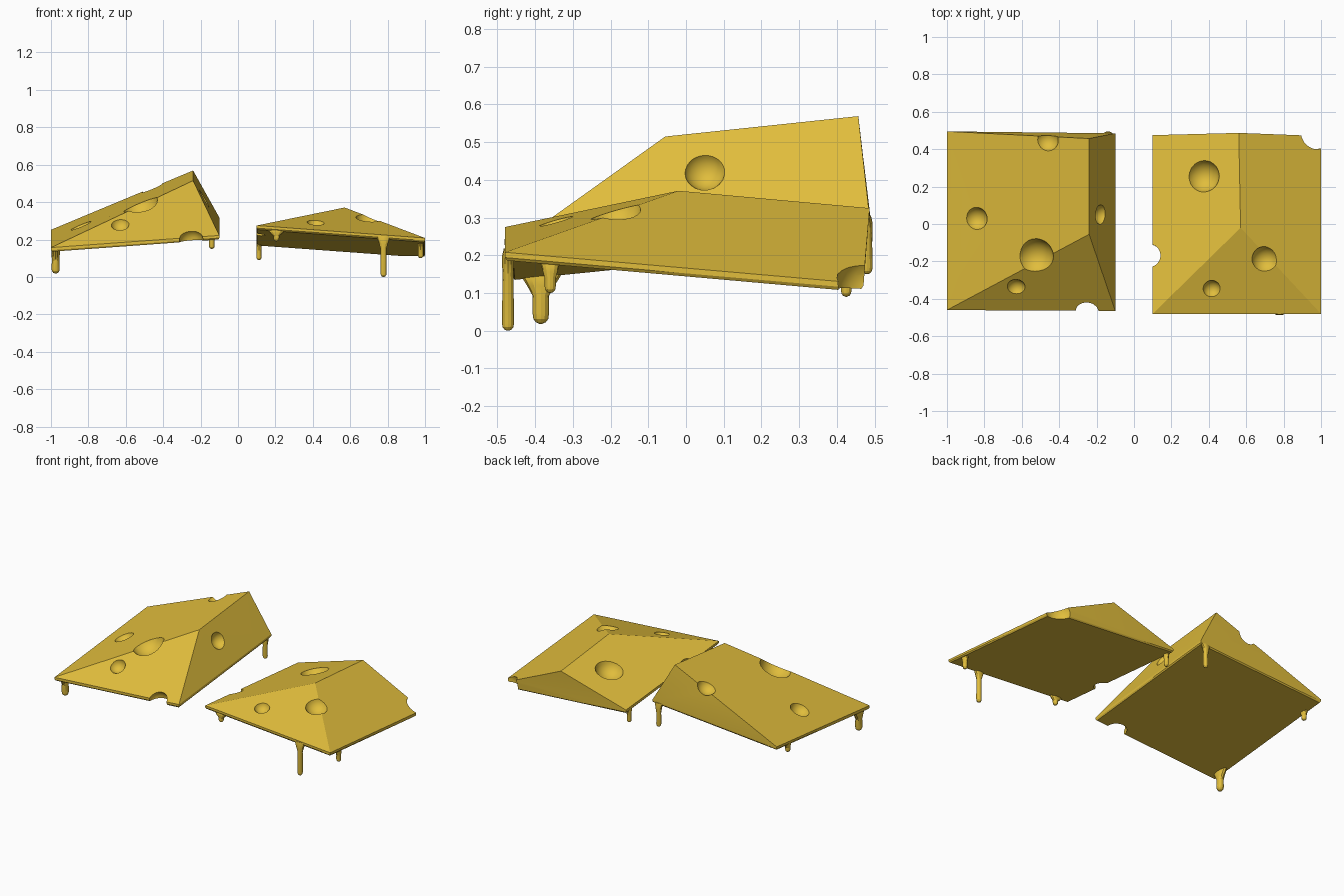
import bpy, bmesh, math
from mathutils import Vector
from mathutils.bvhtree import BVHTree

if "Cube" in bpy.data.objects:
    bpy.data.objects.remove(bpy.data.objects["Cube"])

mat = bpy.data.materials.new("cheese yellow")
mat.diffuse_color = (0.75, 0.51, 0.045, 1)
mat.use_nodes = True
mat.node_tree.nodes["Principled BSDF"].inputs["Base Color"].default_value = mat.diffuse_color


def add_object(name, bm):
    bmesh.ops.recalc_face_normals(bm, faces=bm.faces[:])
    me = bpy.data.meshes.new(name)
    bm.to_mesh(me)
    bm.free()
    me.materials.append(mat)
    ob = bpy.data.objects.new(name, me)
    bpy.context.collection.objects.link(ob)
    return ob


def wedge(name, corners, ridge, dimples, notches):
    """Tilted slab with a thin rim, sloping up to a ridge, pitted by balls."""
    bm = bmesh.new()
    c = sum((Vector(p) for p in corners), Vector()) / 4
    for p in corners:
        p = Vector(p)
        inward = (c - p) * Vector((1, 1, 0))
        inward.normalize()
        bm.verts.new(p)
        bm.verts.new(p - Vector((0, 0, 0.014)))
        bm.verts.new(p + inward * 0.008 - Vector((0, 0, 0.022)))
    for p in ridge:
        bm.verts.new(p)
    bmesh.ops.convex_hull(bm, input=bm.verts[:])
    bmesh.ops.dissolve_limit(bm, angle_limit=0.02, verts=bm.verts[:], edges=bm.edges[:])
    bmesh.ops.recalc_face_normals(bm, faces=bm.faces[:])
    tree = BVHTree.FromBMesh(bm)
    ob = add_object(name, bm)
    # ball cutters: shallow dimples on the surface, deep notches on the rim
    balls = []
    for x, y, r in dimples:
        loc, nor, _, _ = tree.ray_cast(Vector((x, y, 2)), Vector((0, 0, -1)))
        balls.append((loc + nor * r * 0.35, r * 1.06))
    balls += [(Vector(n[:3]), n[3]) for n in notches]
    for i, (loc, r) in enumerate(balls):
        cb = bmesh.new()
        bmesh.ops.create_icosphere(cb, subdivisions=3, radius=r)
        bmesh.ops.translate(cb, verts=cb.verts[:], vec=loc)
        cut = add_object(name + "_hole_cutter_%d" % i, cb)
        cut.hide_render = True
        m = ob.modifiers.new("hole", 'BOOLEAN')
        m.operation, m.solver, m.object = 'DIFFERENCE', 'EXACT', cut
        bpy.context.view_layer.objects.active = ob
        bpy.ops.object.modifier_apply(modifier=m.name)
        bpy.data.objects.remove(cut, do_unlink=True)
    smooth(ob)


def smooth(ob):
    bpy.ops.object.select_all(action='DESELECT')
    ob.select_set(True)
    bpy.context.view_layer.objects.active = ob
    bpy.ops.object.shade_smooth_by_angle(angle=math.radians(20))


def drip(name, x, y, top, bottom, w, flare, along_x):
    """Melted drip: wide web at the rim, thin neck, rounded tip."""
    h = top - bottom
    tip = min(w, h * 0.3)
    prof = [(top, flare, w * 0.7), (top - min(.02, h * .2), flare * .8, w),
            (top - min(.04, h * .38), (flare + w) / 2.3, w),
            (top - min(.065, h * .55), w, w * .9),
            (bottom + tip * 1.3, w, w), (bottom + tip * .6, w * .9, w * .9),
            (bottom + tip * .2, w * .6, w * .6), (bottom, w * .15, w * .15)]
    n = 12
    bm = bmesh.new()
    rings = []
    for z, a, b in prof:
        if not along_x:
            a, b = b, a
        rings.append([bm.verts.new((x + a * math.cos(2 * math.pi * k / n),
                                    y + b * math.sin(2 * math.pi * k / n), z))
                      for k in range(n)])
    for r0, r1 in zip(rings, rings[1:]):
        for k in range(n):
            bm.faces.new((r0[k], r0[(k + 1) % n], r1[(k + 1) % n], r1[k]))
    bm.faces.new(rings[0])
    bm.faces.new(rings[-1])
    smooth(add_object(name, bm))


# left, taller cheese wedge
wedge("left_cheese_wedge",
      [(-1, -.46, .157), (-.1, -.465, .222), (-.1, .485, .318), (-1, .495, .252)],
      [(-.24, -.055, .515), (-.24, .457, .569)],
      [(-.84, .03, .06), (-.52, -.175, .098), (-.63, -.335, .048),
       (-.46, .45, .06), (-.18, .05, .053)],
      [(-.25, -.46, .195, .064)])

# right, flatter cheese wedge
wedge("right_cheese_wedge",
      [(.1, -.48, .275), (1, -.48, .208), (1, .47, .125), (.1, .475, .19)],
      [(.57, -.02, .371), (.56, .487, .325)],
      [(.375, .255, .085), (.7, -.185, .07), (.415, -.345, .046)],
      [(.085, -.17, .235, .062), (.97, .49, .125, .092)])

# melted drips hanging from the rims
drip("left_front_drip", -.975, -.385, .158, .018, .022, .06, False)
drip("left_back_drip", -.985, .36, .235, .165, .016, .035, False)
drip("left_rear_drip", -.14, .48, .305, .15, .015, .03, True)
drip("right_long_drip", .778, -.472, .218, 0, .016, .04, True)
drip("right_short_drip", .205, -.465, .255, .19, .016, .05, True)
drip("right_side_drip", .977, -.36, .19, .1, .015, .03, False)
drip("right_back_drip", .112, .425, .185, .09, .014, .025, False)
